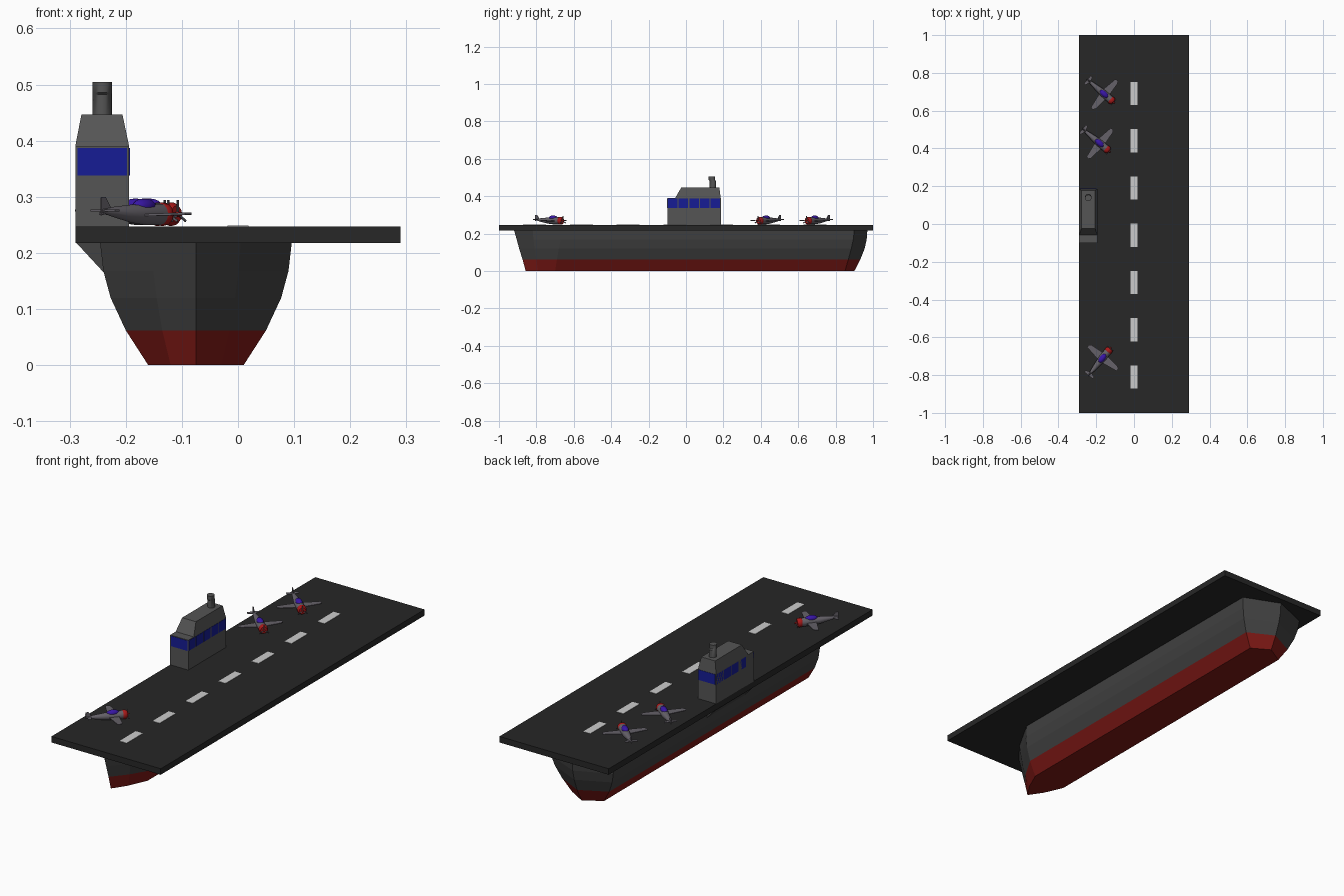
import bpy, bmesh
from math import sin, cos, pi, radians
from mathutils import Matrix, Vector

if "Cube" in bpy.data.objects:
    bpy.data.objects.remove(bpy.data.objects["Cube"])

COLOURS = {
    "deck": (0.02, 0.02, 0.02), "hull": (0.055, 0.055, 0.055), "red": (0.22, 0.01, 0.008),
    "island": (0.09, 0.09, 0.09), "glass": (0.008, 0.012, 0.30), "stripe": (0.55, 0.55, 0.55),
    "plane": (0.13, 0.12, 0.14), "canopy": (0.04, 0.008, 0.38), "cowl": (0.40, 0.01, 0.01)}
MATS = {}
for key, c in COLOURS.items():
    MATS[key] = bpy.data.materials.new(key)
    MATS[key].diffuse_color = (*c, 1)


def finish(name, bm, mat, xf=None, smooth=False):
    bmesh.ops.recalc_face_normals(bm, faces=bm.faces)
    if xf:
        bm.transform(xf)
    me = bpy.data.meshes.new(name)
    bm.to_mesh(me)
    bm.free()
    me.materials.append(MATS[mat])
    ob = bpy.data.objects.new(name, me)
    bpy.context.collection.objects.link(ob)
    if smooth:
        bpy.ops.object.select_all(action='DESELECT')
        ob.select_set(True)
        bpy.context.view_layer.objects.active = ob
        bpy.ops.object.shade_smooth_by_angle(angle=radians(40))
    return ob


def loft(name, rings, mat, xf=None, smooth=False):
    """Skin a list of equal-length closed rings and cap both ends."""
    bm = bmesh.new()
    vs = [[bm.verts.new(p) for p in r] for r in rings]
    n = len(vs[0])
    for a, b in zip(vs, vs[1:]):
        for i in range(n):
            bm.faces.new((a[i], a[(i + 1) % n], b[(i + 1) % n], b[i]))
    bm.faces.new(vs[0][::-1])
    bm.faces.new(vs[-1])
    return finish(name, bm, mat, xf, smooth)


def rect(x0, x1, y0, y1, z):
    return [(x0, y0, z), (x1, y0, z), (x1, y1, z), (x0, y1, z)]


def box(name, x0, x1, y0, y1, z0, z1, mat, xf=None):
    return loft(name, [rect(x0, x1, y0, y1, z0), rect(x0, x1, y0, y1, z1)], mat, xf)


def prism(name, pts, offset, mat, xf=None):
    """Extrude a flat outline along an offset."""
    return loft(name, [pts, [Vector(p) + Vector(offset) for p in pts]], mat, xf)


# Hull: half outlines at rising levels, mirrored about the hull centre line
HX = -0.075
# z, half width, bow tip y, bow shoulder (half width, y), bow corner y, stern corner y, stern tip y
LEVELS = [(0.0, 0.085, -0.857, 0.045, -0.79, -0.70, 0.85, 0.90),
          (0.062, 0.125, -0.874, 0.060, -0.80, -0.69, 0.868, 0.932),
          (0.12, 0.152, -0.892, 0.070, -0.81, -0.68, 0.884, 0.955),
          (0.168, 0.165, -0.905, 0.076, -0.815, -0.67, 0.894, 0.966),
          (0.22, 0.171, -0.92, 0.080, -0.82, -0.66, 0.90, 0.97)]


def hull_ring(z, w, tip, sw, sy, cy, ey, stern):
    side = [(sw, sy), (w, cy), (w, ey)]
    pts = [(0, tip)] + side + [(0, stern)] + [(-x, y) for x, y in side[::-1]]
    return [(HX + x, y, z) for x, y in pts]


loft("lower_hull", [hull_ring(*l) for l in LEVELS[:2]], "red")
loft("upper_hull", [hull_ring(*l) for l in LEVELS[1:]], "hull")

# Bracket carrying the island outboard of the hull
prism("island_bracket", [(-0.29, -0.10, 0.22), (-0.23, -0.10, 0.22), (-0.23, -0.10, 0.155)],
      (0, 0.285, 0), "hull")

# Flight deck and centre line dashes
box("flight_deck", -0.29, 0.29, -1, 1, 0.218, 0.247, "deck")
for i in range(7):
    y = 0.752 - 0.25 * i
    box("deck_dash", -0.019, 0.019, y - 0.123, y, 0.245, 0.2485, "stripe")

# Island: block, tapered upper house, funnel
IX0, IX1, IY0, IY1 = -0.29, -0.194, -0.10, 0.186
box("island_block", IX0, IX1, IY0, IY1, 0.246, 0.39, "island")
loft("island_upper_house", [rect(IX0, IX1, -0.058, IY1, 0.39),
                            rect(-0.279, -0.206, -0.025, 0.178, 0.447)], "island")


def disc(x, y, z, r, n=16):
    return [(x + r * cos(2 * pi * i / n), y + r * sin(2 * pi * i / n), z) for i in range(n)]


loft("funnel", [disc(-0.242, 0.143, 0.44, 0.017), disc(-0.242, 0.143, 0.482, 0.017),
                disc(-0.242, 0.138, 0.486, 0.017), disc(-0.242, 0.138, 0.505, 0.017)],
     "island", smooth=True)

# Windows on all four sides
E = 0.0012
WZ = (0.338, 0.387)
box("front_window", IX0 + 0.004, IX1 - 0.004, IY0 - E, IY0 + E, *WZ, "glass")
box("rear_window", IX0 + 0.004, IX1 - 0.004, IY1 - E, IY1 + E, *WZ, "glass")
pane = (IY1 - IY0) / 5
for x in (IX0 + E, IX1):
    for i in range(5):
        y = IY0 + pane * i
        box("side_window", x - E, x + E, y + 0.003, y + pane - 0.003, *WZ, "glass")


# Aircraft, built nose along +x with its body axis at z = 0
def body_ring(x, r, z, n=12):
    return [(x, r * cos(2 * pi * i / n), z + r * sin(2 * pi * i / n)) for i in range(n)]


def aircraft(x, y, heading):
    xf = Matrix.Translation((x, y, 0.269)) @ Matrix.Rotation(radians(heading), 4, 'Z')
    body = [(-0.122, 0.003, 0.006), (-0.09, 0.009, 0.004), (-0.04, 0.016, 0.001),
            (0.0, 0.0195, 0), (0.045, 0.0195, 0)]
    loft("fuselage", [body_ring(*b) for b in body], "plane", xf, True)
    loft("cowling", [body_ring(*b) for b in
                     [(0.042, 0.0195, 0), (0.046, 0.021, 0), (0.056, 0.0205, 0),
                      (0.063, 0.015, 0)]], "cowl", xf, True)
    loft("spinner", [body_ring(0.062, 0.005, 0), body_ring(0.070, 0.004, 0),
                     body_ring(0.074, 0.001, 0)], "cowl", xf, True)
    # Canopy
    bm = bmesh.new()
    bmesh.ops.create_uvsphere(bm, u_segments=14, v_segments=8, radius=1)
    bm.transform(Matrix.Translation((-0.002, 0, 0.014)) @ Matrix.Diagonal((0.029, 0.015, 0.014, 1)))
    finish("canopy", bm, "canopy", xf, True)
    # Wings and tailplanes
    for s in (1, -1):
        wing = [(0.024, 0, -0.004), (0.016, s * 0.088, -0.001), (0.008, s * 0.101, -0.001),
                (-0.008, s * 0.099, -0.001), (-0.024, 0, -0.004)]
        prism("wing", wing, (0, 0, 0.004), "plane", xf)
        tail = [(-0.098, 0, 0.005), (-0.107, s * 0.028, 0.005),
                (-0.119, s * 0.028, 0.005), (-0.119, 0, 0.005)]
        prism("tailplane", tail, (0, 0, 0.003), "plane", xf)
    fin = [(-0.096, -0.0015, 0.010), (-0.113, -0.0015, 0.031),
           (-0.124, -0.0015, 0.030), (-0.124, -0.0015, -0.002)]
    prism("tail_fin", fin, (0, 0.003, 0), "plane", xf)
    # Propeller
    for i in range(3):
        turn = xf @ Matrix.Rotation(i * 2 * pi / 3, 4, 'X')
        box("propeller_blade", 0.065, 0.067, -0.002, 0.002, 0.0, 0.025, "plane", turn)


for place in [(-0.157, 0.687, -41), (-0.181, 0.427, -40), (-0.166, -0.709, 51)]:
    aircraft(*place)

for m in bpy.data.materials:
    if m.users and not m.is_grease_pencil:
        m.use_nodes = True
        m.node_tree.nodes["Principled BSDF"].inputs["Base Color"].default_value = m.diffuse_color
